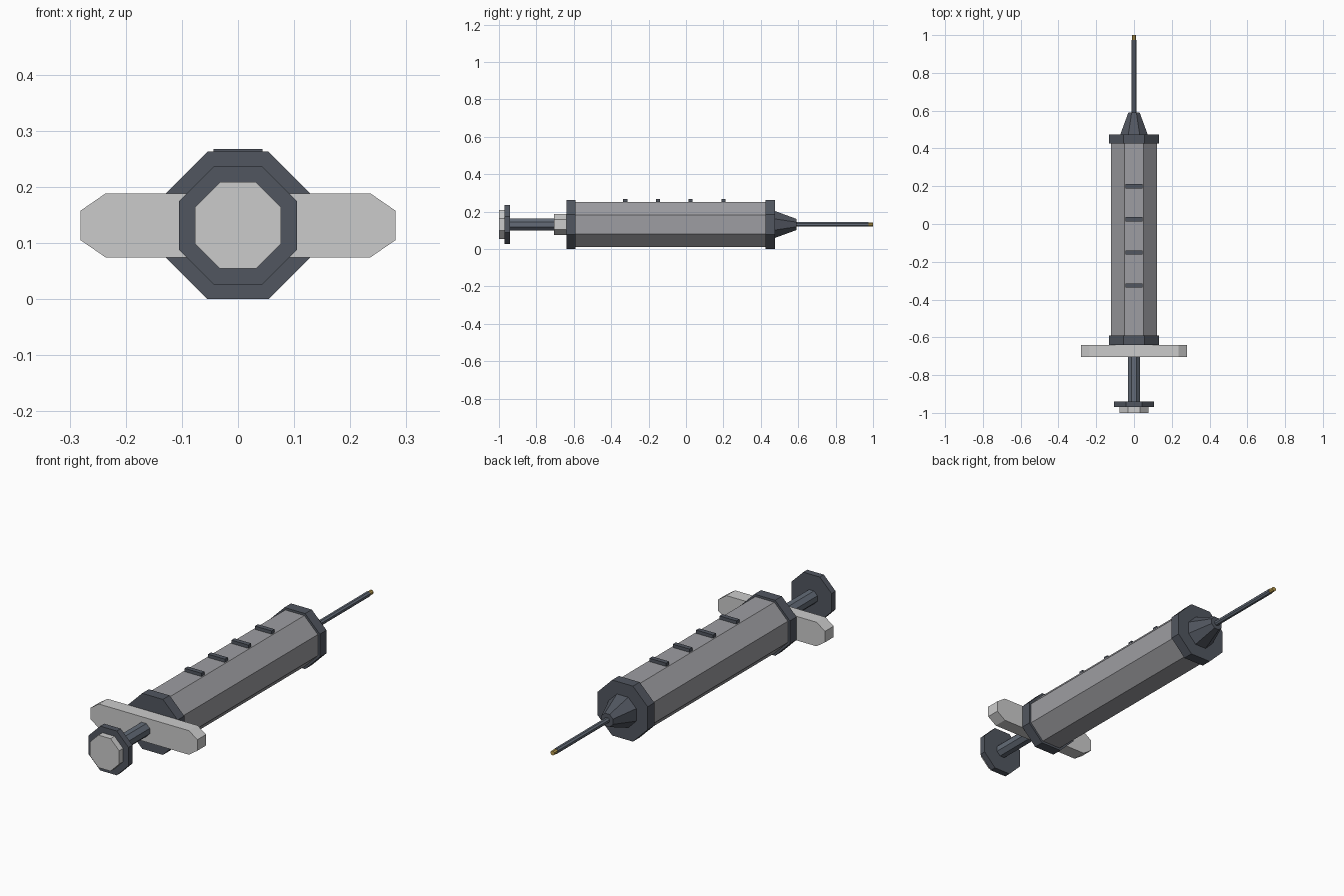
import bpy
import bmesh
from math import cos, pi
from mathutils import Matrix

if "Cube" in bpy.data.objects:
    bpy.data.objects.remove(bpy.data.objects["Cube"], do_unlink=True)

AXIS_Z = 0.1315  # height of the long axis


def material(name, rgb):
    mat = bpy.data.materials.new(name)
    mat.use_nodes = True
    mat.diffuse_color = (*rgb, 1)
    mat.node_tree.nodes["Principled BSDF"].inputs["Base Color"].default_value = (*rgb, 1)
    return mat


dark = material("dark slate", (0.083, 0.094, 0.117))
grey = material("barrel grey", (0.34, 0.34, 0.36))
pale = material("pale grey", (0.6, 0.6, 0.6))
steel = material("blue steel", (0.125, 0.148, 0.185))
gold = material("gold", (0.5, 0.34, 0.08))


def finish(name, bm, mat):
    bmesh.ops.recalc_face_normals(bm, faces=bm.faces)
    mesh = bpy.data.meshes.new(name)
    bm.to_mesh(mesh)
    bm.free()
    mesh.materials.append(mat)
    obj = bpy.data.objects.new(name, mesh)
    bpy.context.collection.objects.link(obj)
    return obj


def octagon(name, y0, y1, half0, mat, half1=None):
    """Eight-sided section along y, flat side up; half = centre to flat side."""
    half1 = half0 if half1 is None else half1
    k = 1 / cos(pi / 8)
    bm = bmesh.new()
    bmesh.ops.create_cone(bm, cap_ends=True, segments=8, radius1=half0 * k,
                          radius2=half1 * k, depth=y1 - y0)
    place = (Matrix.Translation((0, (y0 + y1) / 2, AXIS_Z))
             @ Matrix.Rotation(-pi / 2, 4, "X") @ Matrix.Rotation(pi / 8, 4, "Z"))
    bmesh.ops.transform(bm, matrix=place, verts=bm.verts)
    return finish(name, bm, mat)


# Barrel and its end collars
octagon("barrel", -0.59, 0.425, 0.121, grey)
octagon("front_collar", -0.64, -0.59, 0.1315, dark)
octagon("back_collar", 0.425, 0.475, 0.1315, dark)

# Nozzle, needle and tip
octagon("nozzle", 0.475, 0.59, 0.072, dark, 0.03)
octagon("needle", 0.59, 0.975, 0.012, steel)
octagon("needle_tip", 0.975, 1.0, 0.01, gold)

# Plunger
octagon("plunger_rod", -0.94, -0.64, 0.031, steel)
octagon("plunger_flange", -0.97, -0.94, 0.105, dark)
octagon("plunger_button", -1.0, -0.97, 0.077, pale)

# Finger grip: a bar with clipped corners
outline = [(0.281, 0.026), (0.236, 0.057)]
outline += [(-x, z) for x, z in reversed(outline)]
outline += [(-x, -z) for x, z in outline]
bm = bmesh.new()
face = bm.faces.new([bm.verts.new((x, -0.705, AXIS_Z + z)) for x, z in outline])
side = bmesh.ops.extrude_face_region(bm, geom=[face])
moved = [v for v in side["geom"] if isinstance(v, bmesh.types.BMVert)]
bmesh.ops.translate(bm, vec=(0, 0.065, 0), verts=moved)
finish("finger_grip", bm, pale)

# Raised measuring marks on top of the barrel
for i in range(4):
    bm = bmesh.new()
    bmesh.ops.create_cube(bm, size=1)
    bmesh.ops.scale(bm, vec=(0.088, 0.022, 0.022), verts=bm.verts)
    bmesh.ops.translate(bm, vec=(0, -0.325 + 0.175 * i, 0.257), verts=bm.verts)
    finish(f"measuring_mark_{i + 1}", bm, dark)
